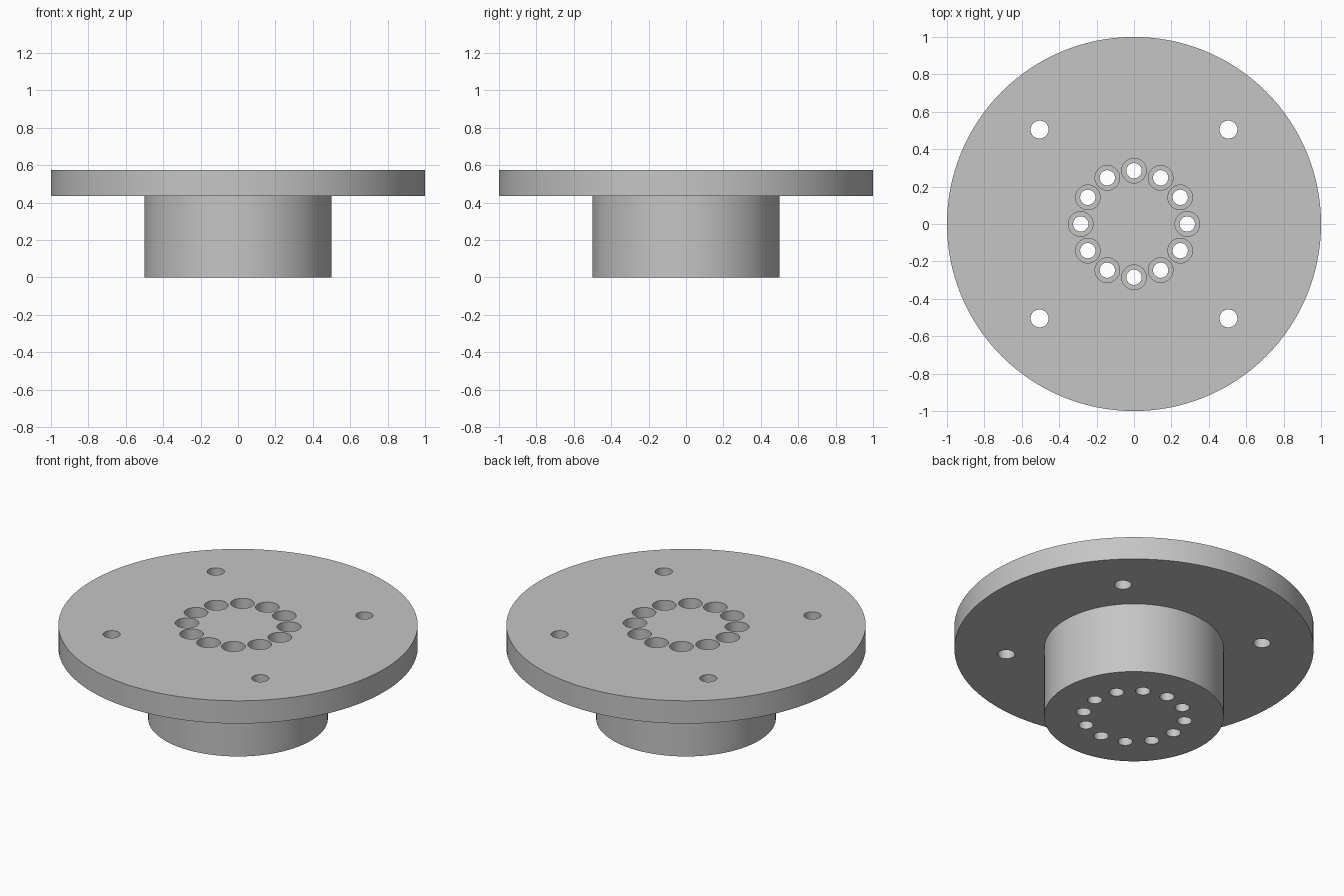
import bpy
import bmesh
from math import cos, sin, pi, radians
from mathutils import Matrix

cube = bpy.data.objects.get("Cube")
if cube:
    bpy.data.objects.remove(cube, do_unlink=True)

# Main dimensions
HEIGHT = 0.575
FLANGE_BOTTOM = 0.435
BORE_FLOOR = HEIGHT - 0.14
OVERLAP = 0.05

# Single grey finish
steel = bpy.data.materials.new("grey_metal")
steel.use_nodes = True
grey = (0.56, 0.56, 0.56, 1)
steel.diffuse_color = grey
shader = next(n for n in steel.node_tree.nodes if n.type == "BSDF_PRINCIPLED")
shader.inputs["Base Color"].default_value = grey


def cylinders(name, centres, radius, bottom, top, sides):
    """One object holding an upright cylinder at each centre."""
    bm = bmesh.new()
    for x, y in centres:
        bmesh.ops.create_cone(
            bm, cap_ends=True, segments=sides, radius1=radius, radius2=radius,
            depth=top - bottom,
            matrix=Matrix.Translation((x, y, (bottom + top) / 2)))
    mesh = bpy.data.meshes.new(name)
    bm.to_mesh(mesh)
    bm.free()
    mesh.materials.append(steel)
    obj = bpy.data.objects.new(name, mesh)
    bpy.context.collection.objects.link(obj)
    return obj


def combine(target, tool, operation):
    """Apply a boolean and discard its tool."""
    tool.hide_render = True
    mod = target.modifiers.new(tool.name, "BOOLEAN")
    mod.operation = operation
    mod.solver = "EXACT"
    mod.object = tool
    bpy.context.view_layer.objects.active = target
    bpy.ops.object.modifier_apply(modifier=mod.name)
    bpy.data.objects.remove(tool, do_unlink=True)


def ring(count, radius, start=0):
    angles = [start + 2 * pi * i / count for i in range(count)]
    return [(radius * cos(a), radius * sin(a)) for a in angles]


# Disc flange on a solid hub
flange = cylinders("flange_with_hub", [(0, 0)], 1, FLANGE_BOTTOM, HEIGHT, 128)
hub = cylinders("hub", [(0, 0)], 0.5, 0, FLANGE_BOTTOM + OVERLAP, 128)
combine(flange, hub, "UNION")

# Four mounting holes, and twelve counterbored holes through the hub
bolt_circle = ring(12, 0.285)
mount_circle = ring(4, 0.714, pi / 4)
cuts = [
    ("mounting_holes", mount_circle, 0.048, FLANGE_BOTTOM - OVERLAP),
    ("bolt_holes", bolt_circle, 0.041, -OVERLAP),
    ("counterbores", bolt_circle, 0.066, BORE_FLOOR),
]
for name, centres, radius, bottom in cuts:
    cutter = cylinders(name, centres, radius, bottom, HEIGHT + OVERLAP, 40)
    combine(flange, cutter, "DIFFERENCE")

# Smooth curved walls with crisp rims
bpy.ops.object.select_all(action="DESELECT")
flange.select_set(True)
bpy.context.view_layer.objects.active = flange
bpy.ops.object.shade_smooth_by_angle(angle=radians(30))
